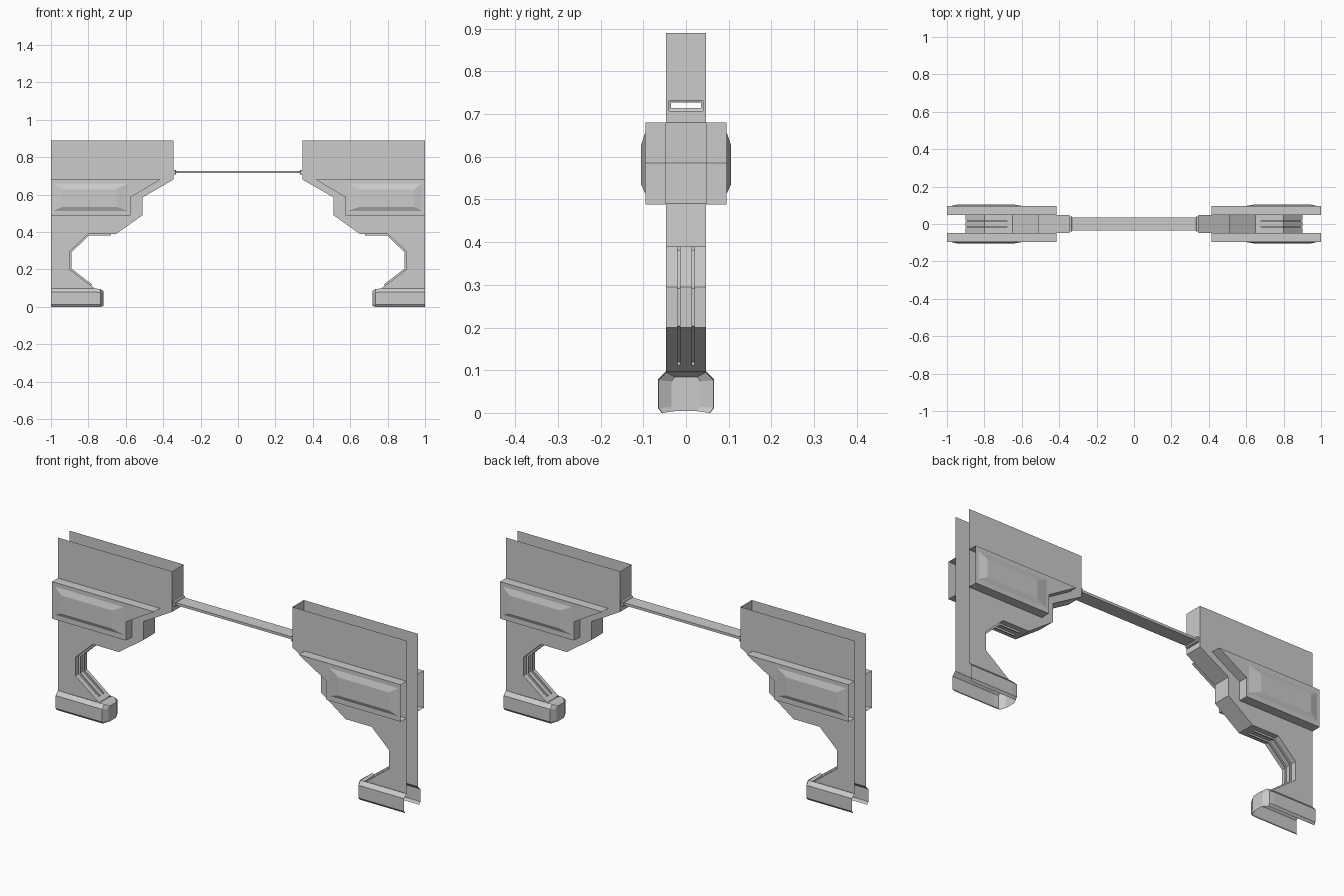
import bpy, bmesh

if "Cube" in bpy.data.objects:
    bpy.data.objects.remove(bpy.data.objects["Cube"])


def build(name, faces, mirror=(True, True)):
    """Make a sheet object from polygons of 3D points, mirrored in x and/or y."""
    bm = bmesh.new()
    for f in faces:
        bm.faces.new([bm.verts.new(p) for p in f])
    bmesh.ops.remove_doubles(bm, verts=bm.verts[:], dist=1e-5)
    bmesh.ops.recalc_face_normals(bm, faces=bm.faces[:])
    me = bpy.data.meshes.new(name)
    bm.to_mesh(me)
    bm.free()
    ob = bpy.data.objects.new(name, me)
    bpy.context.collection.objects.link(ob)
    if any(mirror):
        m = ob.modifiers.new("Mirror", 'MIRROR')
        m.use_axis = (mirror[0], mirror[1], False)
        m.merge_threshold = 0.0001
    return ob


def strip(path, y0, y1):
    """Wall following an x-z path between two y values."""
    return [[(a[0], y0, a[1]), (b[0], y0, b[1]), (b[0], y1, b[1]), (a[0], y1, a[1])]
            for a, b in zip(path, path[1:])]


def loft(rings, closed=False, skip=()):
    """Quads between successive rings; skip holds (ring, side) pairs left open."""
    out = []
    for r, (a, b) in enumerate(zip(rings, rings[1:])):
        n = len(a)
        for i in range(n if closed else n - 1):
            if (r, i) not in skip:
                j = (i + 1) % n
                out.append([a[i], a[j], b[j], b[i]])
    return out


W = 0.047      # half thickness of the frame
S = 0.020      # half width of the grip rail

# Frame side plates
upper = [(.345, .68), (.51, .585), (.51, .49), (.65, .39), (.68, .39)]
grip = [(.68, .39), (.80, .39), (.90, .295), (.90, .20), (.785, .112)]
outline = [(1, .89), (.345, .89)] + upper + grip[1:] + [(.765, .097), (1, .097)]
build("side_plate", [[(x, W, z) for x, z in outline]])

# Inner edge wall, with a slot for the cross bar
x0, yb, zl, zh = .345, .04, .707, .732
wall = strip([(x0, .89), (x0, zh)], 0, W) + strip([(x0, zl)] + upper, 0, W)
wall += strip([(x0, zh), (x0, zl)], yb, W)
wall += strip(grip, S, W) + strip([grip[-1], (.765, .097)], 0, W)
build("edge_wall", wall)

# Grooved rail around the grip opening
raised = [(.68, .381), (.797, .381), (.891, .291), (.891, .204), (.78, .119)]
rings = []
for (bx, bz), (ox, oz) in zip(grip, raised):
    rings.append([(bx, S, bz), (ox, S, oz), (ox, .014, oz), (bx, .014, bz), (bx, 0, bz)])
build("grip_rail", loft(rings) + [rings[0][:4], rings[-1][:4]])

# Thick outer side panels, open at the outer end
P = .095
panel = [(1, .68), (.415, .68), (.575, .585), (.575, .488), (1, .488)]
build("side_panel", strip(panel, W, P) + [[(x, P, z) for x, z in panel]])


# Raised pads on the side panels
def rect(xa, xb, za, zb, y):
    return [(xa, y, za), (xb, y, za), (xb, y, zb), (xa, y, zb)]


pad = [rect(.59, .985, .513, .658, P), rect(.65, .94, .534, .628, .105)]
build("panel_pad", loft(pad, closed=True) + [pad[1]])


# Feet: open shells with a tapered nose
def foot_ring(x, pts):
    left = [(x, -y, z) for y, z in pts]
    return left + [(x, y, z) for y, z in reversed(pts)]


body = [(.057, 0), (.066, .012), (.066, .078), (.048, .097)]
tip = [(.026, .004), (.034, .014), (.034, .074), (.026, .084)]
rings = [foot_ring(1, body), foot_ring(.76, body), foot_ring(.735, [(y * .97, z * .98) for y, z in body]),
         foot_ring(.718, tip)]
build("foot", loft(rings, skip={(0, 3)}) + [rings[-1]], (True, False))


# Hollow cross bar with collars
def tube(x, y, za, zb):
    return [(x, -y, za), (x, y, za), (x, y, zb), (x, -y, zb)]


bar = [tube(x0, yb, zl, zh), tube(.333, yb, zl, zh), tube(.331, .035, .714, .727), tube(0, .035, .714, .727)]
build("cross_bar", loft(bar, closed=True), (True, False))
